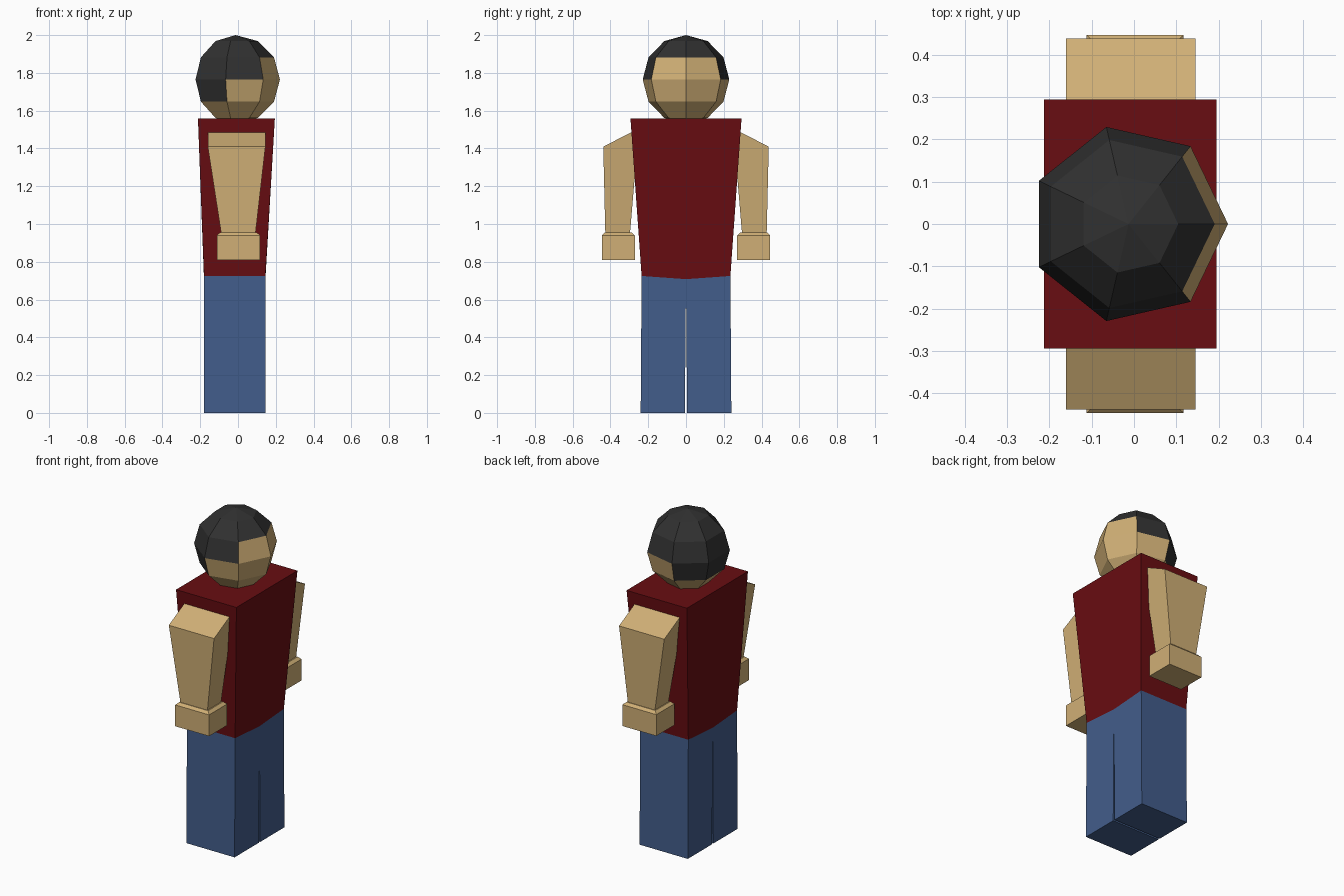
import bpy, bmesh
from math import atan2
from mathutils import Matrix

if "Cube" in bpy.data.objects:
    bpy.data.objects.remove(bpy.data.objects["Cube"])


def material(name, rgb):
    m = bpy.data.materials.new(name)
    m.diffuse_color = (*rgb, 1)
    m.use_nodes = True
    m.node_tree.nodes["Principled BSDF"].inputs["Base Color"].default_value = m.diffuse_color
    return m


SKIN = material("skin", (0.63, 0.43, 0.18))
HAIR = material("hair", (0.03, 0.03, 0.03))
RED = material("shirt_red", (0.14, 0.004, 0.006))
BLUE = material("denim_blue", (0.055, 0.11, 0.26))


def finish(name, bm, mats, mirror=False):
    bmesh.ops.recalc_face_normals(bm, faces=bm.faces)
    me = bpy.data.meshes.new(name)
    bm.to_mesh(me)
    bm.free()
    for m in mats:
        me.materials.append(m)
    ob = bpy.data.objects.new(name, me)
    bpy.context.collection.objects.link(ob)
    if mirror:
        mod = ob.modifiers.new("mirror", 'MIRROR')
        mod.use_axis = (False, True, False)
        mod.use_mirror_merge = False
    return ob


def loft(name, loops, mat, mirror=False):
    """Skin matching loops of points, capped at both ends."""
    bm = bmesh.new()
    rings = [[bm.verts.new(p) for p in loop] for loop in loops]
    n = len(rings[0])
    for a, b in zip(rings, rings[1:]):
        for i in range(n):
            j = (i + 1) % n
            bm.faces.new((a[i], a[j], b[j], b[i]))
    caps = [bm.faces.new(rings[0]), bm.faces.new(rings[-1])]
    if n > 4:
        bmesh.ops.connect_verts(bm, verts=[rings[0][2], rings[0][5]])
    return finish(name, bm, [mat], mirror)


def rect(x0, x1, y0, y1, z0, z1=None):
    """Rectangle whose height may differ between its inner and outer side."""
    z1 = z0 if z1 is None else z1
    return [(x0, y0, z0), (x1, y0, z0), (x1, y1, z1), (x0, y1, z1)]


def belt(x0, x1, y, z, zmid):
    return [(x0, -y, z), (x1, -y, z), (x1, 0, zmid),
            (x1, y, z), (x0, y, z), (x0, 0, zmid)]


# Tapered shirt with a shallow V hem
loft("torso", [belt(-0.18, 0.145, 0.235, 0.725, 0.708),
               belt(-0.212, 0.195, 0.294, 1.558, 1.558)], RED)

# Legs with a thin wedge gap between them
loft("legs", [rect(-0.18, 0.145, 0.006, 0.24, 0),
              rect(-0.18, 0.145, 0.0, 0.235, 0.708, 0.725)], BLUE, True)

# Arms with sloped shoulders
loft("arms", [rect(-0.088, 0.092, 0.297, 0.427, 0.945),
              rect(-0.16, 0.145, 0.25, 0.438, 1.505, 1.41)], SKIN, True)

# Blocky hands with a narrow chamfer on top
loft("hands", [rect(-0.112, 0.117, 0.271, 0.446, 0.81),
               rect(-0.112, 0.117, 0.271, 0.446, 0.94),
               rect(-0.095, 0.10, 0.286, 0.431, 0.955)], SKIN, True)

# Seven-sided head facing +x, hair painted by face
bm = bmesh.new()
bmesh.ops.create_uvsphere(bm, u_segments=7, v_segments=6, radius=0.235)
v = next(v for v in bm.verts if abs(v.co.z) < 0.01)
bmesh.ops.rotate(bm, verts=bm.verts, cent=(0, 0, 0),
                 matrix=Matrix.Rotation(-atan2(v.co.y, v.co.x), 3, 'Z'))
for f in bm.faces:
    c = f.calc_center_median()
    angle = abs(atan2(c.y, c.x))
    crown = c.z > 0.13
    upper = c.z > 0 and angle > 0.9
    nape = c.z > -0.12 and angle > 1.8
    f.material_index = int(crown or upper or nape)
bmesh.ops.translate(bm, verts=bm.verts, vec=(-0.013, 0, 1.765))
finish("head", bm, [SKIN, HAIR])
